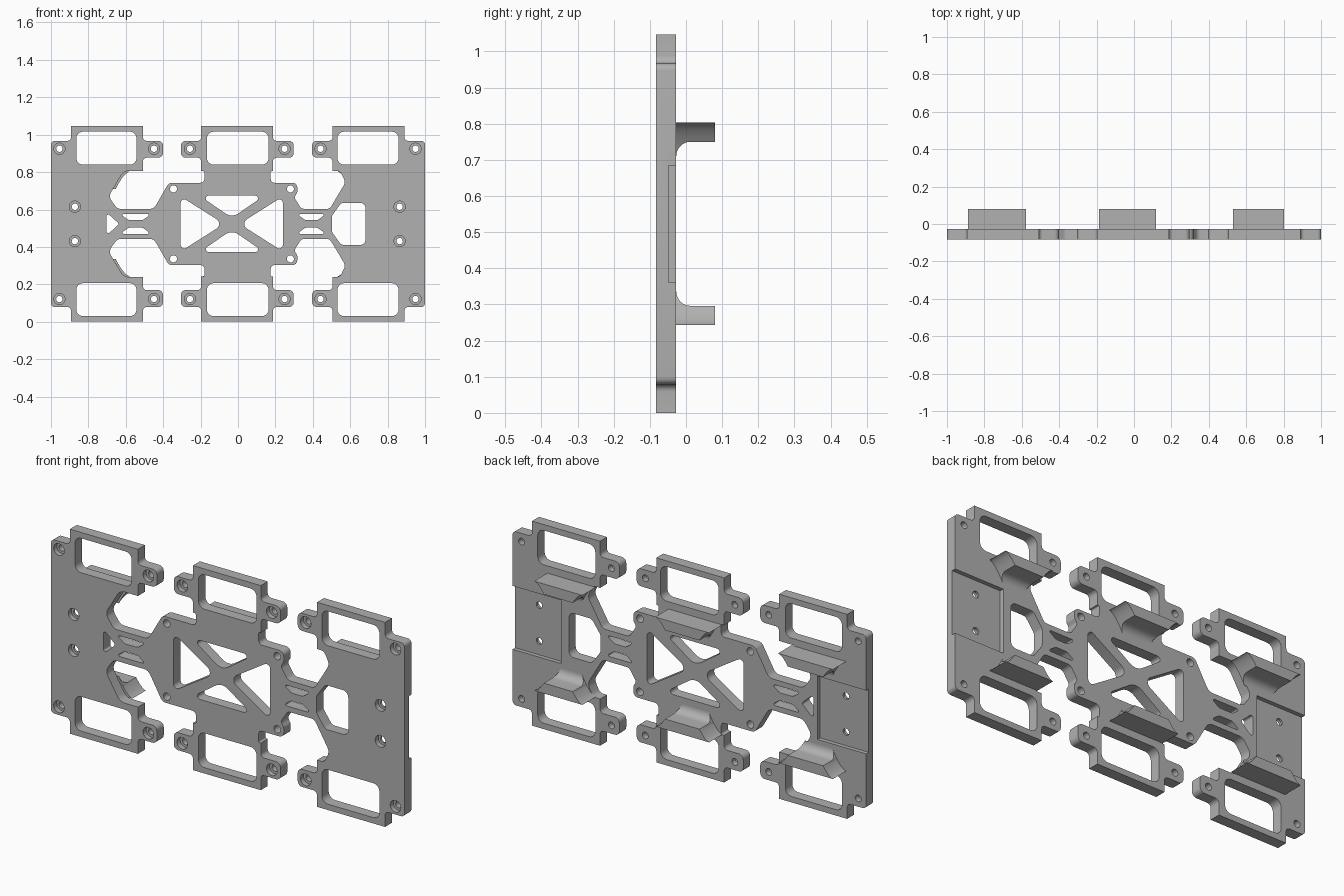
import bpy
import bmesh
import math
from mathutils import Vector, Matrix

FRONT, BACK = -0.083, -0.027      # plate faces along y
TOP = 1.046                       # plate height
MID = TOP / 2

cube = bpy.data.objects.get("Cube")
if cube:
    bpy.data.objects.remove(cube, do_unlink=True)

grey = bpy.data.materials.new("plain grey")
grey.use_nodes = True
grey.diffuse_color = (0.44, 0.44, 0.44, 1)
grey.node_tree.nodes["Principled BSDF"].inputs["Base Color"].default_value = grey.diffuse_color


def rounded(points, steps=6):
    """Closed loop of (x, z, radius) corners turned into rounded 2D points."""
    loop = []
    for i, (x, z, r) in enumerate(points):
        here = Vector((x, z))
        before = Vector(points[i - 1][:2]) - here
        after = Vector(points[(i + 1) % len(points)][:2]) - here
        if r == 0:
            loop.append(here)
            continue
        angle = before.angle(after)
        reach = min(r / math.tan(angle / 2), before.length * 0.48, after.length * 0.48)
        radius = reach * math.tan(angle / 2)
        a, b = before.normalized(), after.normalized()
        centre = here + (a + b).normalized() * (radius / math.sin(angle / 2))
        start, end = here + a * reach - centre, here + b * reach - centre
        sweep = start.angle_signed(end)
        for k in range(steps + 1):
            t = -sweep * k / steps
            c, s = math.cos(t), math.sin(t)
            loop.append(centre + Vector((start.x * c - start.y * s, start.x * s + start.y * c)))
    return loop


def circle(x, z, r, n=24):
    return [Vector((x + r * math.cos(math.tau * k / n), z + r * math.sin(math.tau * k / n)))
            for k in range(n)]


def flip(loop):
    return [Vector((p.x, TOP - p.y)) for p in loop]


def finish(name, mesh):
    obj = bpy.data.objects.new(name, mesh)
    bpy.context.collection.objects.link(obj)
    mesh.materials.clear()
    mesh.materials.append(grey)
    bpy.ops.object.select_all(action='DESELECT')
    obj.select_set(True)
    bpy.context.view_layer.objects.active = obj
    bpy.ops.object.shade_smooth_by_angle(angle=math.radians(35))
    return obj


def ear(root, tip):
    """Screw ear, listed from its upper root round the tip to its lower root."""
    return [(root, 0.967, 0.02), (tip, 0.967, 0.025), (tip, 0.877, 0.025), (root, 0.877, 0.02)]


def head(left, right):
    return [(left, TOP, 0), (right, TOP, 0)]


# upper half of the plate outline, from left to right
upper = [(-1, 0.967, 0.02), (-0.893, 0.967, 0.02)] + head(-0.893, -0.508) + ear(-0.508, -0.401)
upper += [(-0.508, 0.807, 0), (-0.61, 0.807, 0.05), (-0.692, 0.67, 0.04), (-0.645, 0.603, 0.04),
          (-0.45, 0.603, 0.04), (-0.37, 0.743, 0.03), (-0.18, 0.743, 0.02),
          (-0.18, 0.805, 0.015), (-0.197, 0.805, 0)]
upper += ear(-0.197, -0.305)[::-1] + head(-0.197, 0.187) + ear(0.187, 0.298)
upper += [(0.187, 0.805, 0), (0.175, 0.805, 0.015), (0.175, 0.743, 0.02), (0.317, 0.743, 0.03),
          (0.317, 0.69, 0.02), (0.3, 0.665, 0.03), (0.34, 0.603, 0.03),
          (0.49, 0.603, 0.03), (0.575, 0.745, 0.04), (0.545, 0.807, 0.04), (0.505, 0.807, 0)]
upper += ear(0.505, 0.396)[::-1] + head(0.505, 0.89) + [(0.89, 0.967, 0.02), (1, 0.967, 0.02)]
outline = rounded(upper + [(x, TOP - z, r) for x, z, r in reversed(upper)])

# openings in the upper half, repeated below
paired = []
for left, right in ((-0.864, -0.543), (-0.166, 0.163), (0.532, 0.858)):
    paired.append(rounded([(left, 0.84, 0.035), (left, 1.016, 0.035),
                           (right, 1.016, 0.035), (right, 0.84, 0.035)]))
for left, right in ((-0.63, -0.465), (0.315, 0.47)):
    paired.append(rounded([(left, 0.576, 0.006), (right, 0.576, 0.006),
                           (right - 0.045, 0.543, 0.03), (left + 0.045, 0.543, 0.03)]))
paired.append(rounded([(-0.205, 0.674, 0.015), (0.14, 0.674, 0.015), (-0.033, 0.555, 0.06)]))
ear_holes = [(x, 0.925) for x in (-0.955, -0.449, -0.257, 0.249, 0.441, 0.949)]
side_holes = [(-0.872, 0.615), (0.864, 0.615)]
paired += [circle(x, z, 0.017) for x, z in ear_holes + side_holes]
paired += [circle(x, 0.71, 0.019) for x in (-0.345, 0.28)]

# openings on the middle line
single = [
    rounded([(-0.307, 0.67, 0.02), (-0.307, TOP - 0.67, 0.02), (-0.075, MID, 0.03)]),
    rounded([(0.24, 0.67, 0.02), (0.24, TOP - 0.67, 0.02), (0.008, MID, 0.03)]),
    rounded([(-0.703, 0.585, 0.01), (-0.703, TOP - 0.585, 0.01), (-0.635, MID, 0.01)]),
    rounded([(0.552, 0.636, 0.03), (0.682, 0.636, 0.03), (0.682, 0.41, 0.03),
             (0.552, 0.41, 0.03), (0.502, 0.48, 0.03), (0.502, 0.566, 0.03)]),
]

# plate as a filled, extruded flat curve
curve = bpy.data.curves.new("plate_curve", 'CURVE')
curve.dimensions = '2D'
curve.fill_mode = 'BOTH'
curve.extrude = (BACK - FRONT) / 2
for loop in [outline] + single + paired + [flip(p) for p in paired]:
    spline = curve.splines.new('POLY')
    spline.points.add(len(loop) - 1)
    for point, co in zip(spline.points, loop):
        point.co = (co.x, co.y, 0, 1)
    spline.use_cyclic_u = True
helper = bpy.data.objects.new("plate_helper", curve)
bpy.context.collection.objects.link(helper)
deps = bpy.context.evaluated_depsgraph_get()
mesh = bpy.data.meshes.new_from_object(helper.evaluated_get(deps))
bpy.data.objects.remove(helper, do_unlink=True)
mesh.transform(Matrix.Translation((0, (FRONT + BACK) / 2, 0)) @ Matrix.Rotation(math.pi / 2, 4, 'X'))
bm = bmesh.new()
bm.from_mesh(mesh)
bmesh.ops.remove_doubles(bm, verts=bm.verts, dist=0.00005)
bmesh.ops.recalc_face_normals(bm, faces=bm.faces)
bm.to_mesh(mesh)
bm.free()
plate = finish("mounting_plate", mesh)

# cutter: screw head counterbores in front, side recesses at the back
bm = bmesh.new()
for x, z in ear_holes + side_holes:
    for height in (z, TOP - z):
        place = Matrix.Translation((x, FRONT, height)) @ Matrix.Rotation(math.pi / 2, 4, 'X')
        bmesh.ops.create_cone(bm, cap_ends=True, segments=24, radius1=0.03, radius2=0.03,
                              depth=0.05, matrix=place)
for x in (-0.875, 0.875):
    place = Matrix.Translation((x, BACK + 0.019, MID)) @ Matrix.Diagonal((0.3, 0.08, 0.324, 1))
    bmesh.ops.create_cube(bm, size=1, matrix=place)
cut_mesh = bpy.data.meshes.new("cutter")
bm.to_mesh(cut_mesh)
bm.free()
cutter = bpy.data.objects.new("cutter", cut_mesh)
cutter.hide_render = True
bpy.context.collection.objects.link(cutter)
boolean = plate.modifiers.new("cuts", 'BOOLEAN')
boolean.operation = 'DIFFERENCE'
boolean.solver = 'EXACT'
boolean.object = cutter
bpy.context.view_layer.objects.active = plate
bpy.ops.object.modifier_apply(modifier=boolean.name)
bpy.data.objects.remove(cutter, do_unlink=True)


def shelf(name, left, right, lower):
    """Shelf on the back with curved ends and a fillet into the plate."""
    top, under, r = 0.803, 0.75, 0.04
    levels = [(top - (top - under) * (k / 8) ** 2, 0.08) for k in range(9)]
    levels += [(under - r + r * math.cos(a), BACK + r - r * math.sin(a))
               for a in (math.pi / 2 * k / 8 for k in range(9))]
    bm = bmesh.new()
    rings = []
    for z, y in levels:
        inset = 0.055 * (max(top - z, 0) / (top - under)) ** 0.6
        height = TOP - z if lower else z
        a, b = left + inset, right - inset
        rings.append([bm.verts.new((px, py, height)) for px, py in
                      ((a, BACK - 0.002), (b, BACK - 0.002), (b, y), (a, y))])
    for p, q in zip(rings, rings[1:]):
        for k in range(4):
            n = (k + 1) % 4
            bm.faces.new((p[k], p[n], q[n], q[k]))
    bm.faces.new(rings[0])
    bm.faces.new(rings[-1])
    bmesh.ops.recalc_face_normals(bm, faces=bm.faces)
    shelf_mesh = bpy.data.meshes.new(name)
    bm.to_mesh(shelf_mesh)
    bm.free()
    finish(name, shelf_mesh)


for side, left, right in (("right", -0.887, -0.577), ("middle", -0.187, 0.118), ("left", 0.53, 0.803)):
    shelf(side + "_upper_shelf", left, right, False)
    shelf(side + "_lower_shelf", left, right, True)
